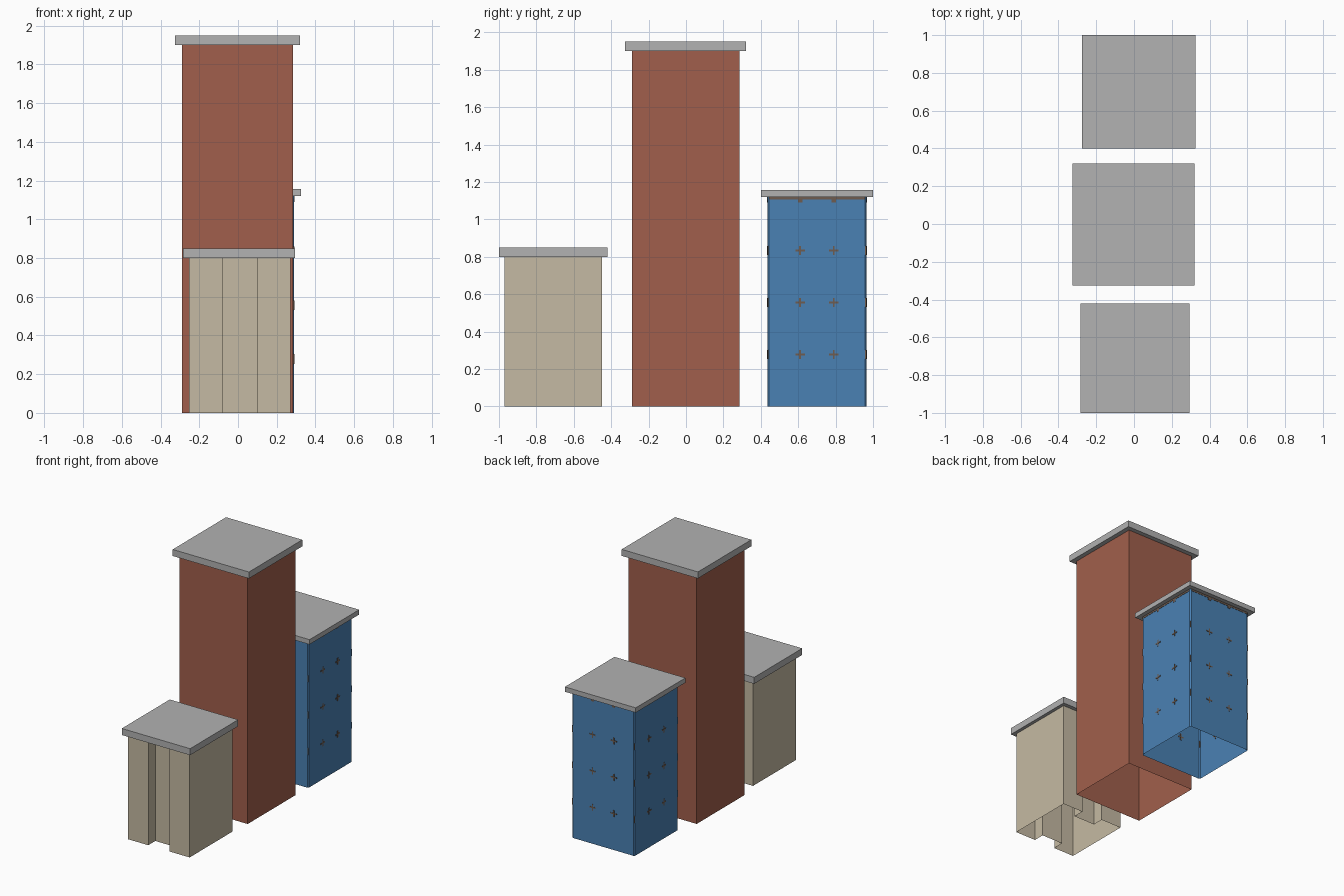
import bpy, bmesh

if "Cube" in bpy.data.objects:
    bpy.data.objects.remove(bpy.data.objects["Cube"])


def lin(c):
    c /= 255
    return c / 12.92 if c <= 0.04045 else ((c + 0.055) / 1.055) ** 2.4


def material(name, r, g, b):
    m = bpy.data.materials.new(name)
    m.diffuse_color = (lin(r), lin(g), lin(b), 1)
    m.use_nodes = True
    m.node_tree.nodes["Principled BSDF"].inputs["Base Color"].default_value = m.diffuse_color
    return m


RED = material("brick red", 161, 95, 76)
BEIGE = material("sandstone beige", 197, 186, 163)
BLUE = material("glass blue", 74, 129, 180)
GREY = material("roof grey", 178, 178, 178)
BROWN = material("trim brown", 110, 92, 80)


def finish(bm, name, mat):
    mesh = bpy.data.meshes.new(name)
    bm.to_mesh(mesh)
    bm.free()
    mesh.materials.append(mat)
    ob = bpy.data.objects.new(name, mesh)
    bpy.context.collection.objects.link(ob)
    return ob


def add_box(bm, x0, x1, y0, y1, z0, z1):
    vs = bmesh.ops.create_cube(bm, size=1)["verts"]
    for v in vs:
        v.co.x = x1 if v.co.x > 0 else x0
        v.co.y = y1 if v.co.y > 0 else y0
        v.co.z = z1 if v.co.z > 0 else z0


def box(name, mat, *dims):
    bm = bmesh.new()
    add_box(bm, *dims)
    return finish(bm, name, mat)


def walls(name, mat, outline, z0, z1):
    """Upright wall shell around a counter-clockwise outline, open below."""
    bm = bmesh.new()
    low = [bm.verts.new((x, y, z0)) for x, y in outline]
    top = [bm.verts.new((x, y, z1)) for x, y in outline]
    n = len(outline)
    for i in range(n):
        j = (i + 1) % n
        bm.faces.new((low[i], low[j], top[j], top[i]))
    return finish(bm, name, mat)


# Red tower and its roof
R0, R1 = -0.29, 0.285
walls("red_tower", RED, [(R0, R0), (R1, R0), (R1, R1), (R0, R1)], 0, 1.9)
box("red_tower_roof", GREY, -0.325, 0.32, -0.325, 0.32, 1.9, 1.95)

# Beige block: recess in the middle third of the front and back
a, b, c, d = -0.252, -0.08, 0.098, 0.27
f, k, r = -0.97, -0.45, 0.085
walls("beige_block", BEIGE, [
    (a, f), (b, f), (b, f + r), (c, f + r), (c, f), (d, f),
    (d, k), (c, k), (c, k - r), (b, k - r), (b, k), (a, k)], 0, 0.8)
box("beige_block_roof", GREY, -0.283, 0.295, -1.0, -0.42, 0.8, 0.85)

# Blue block with narrow cut corners
CX, CY, H, CUT = 0.025, 0.70, 0.265, 0.008
outline = []
for sx, sy in ((-1, -1), (1, -1), (1, 1), (-1, 1)):
    p = [(CX + sx * (H - CUT), CY + sy * H), (CX + sx * H, CY + sy * (H - CUT))]
    outline += p if sx * sy < 0 and sx > 0 or sx * sy < 0 and sx < 0 else p[::-1]
walls("blue_block", BLUE, outline, 0, 1.12)
box("blue_block_roof", GREY, CX - 0.3, CX + 0.3, CY - 0.3, CY + 0.3, 1.12, 1.157)

# Brown trim: cross plates on the window grid, corner plates, top strip
bm = bmesh.new()
L, W, T = 0.025, 0.005, 0.002


def plate(side, axis, u, z, hu, hz):
    if axis == "x":
        w = CX + side * H
        add_box(bm, w - T, w + T, CY + u - hu, CY + u + hu, z - hz, z + hz)
    else:
        w = CY + side * H
        add_box(bm, CX + u - hu, CX + u + hu, w - T, w + T, z - hz, z + hz)


for axis in "xy":
    for side in (-1, 1):
        for u in (-0.09, 0.09):
            for row in (1, 2, 3):
                z = 0.278 * row
                plate(side, axis, u, z, L, W)
                plate(side, axis, u, z, W, L)
            plate(side, axis, u, 1.1, 0.012, 0.01)
        plate(side, axis, 0, 1.113, H - CUT, 0.007)
for sx in (-1, 1):
    for sy in (-1, 1):
        for row in (1, 2, 3):
            x, y, z = CX + sx * (H - 0.005), CY + sy * (H - 0.005), 0.278 * row
            add_box(bm, x - 0.004, x + 0.004, y - 0.004, y + 0.004, z - L, z + L)
finish(bm, "blue_block_trim", BROWN)
